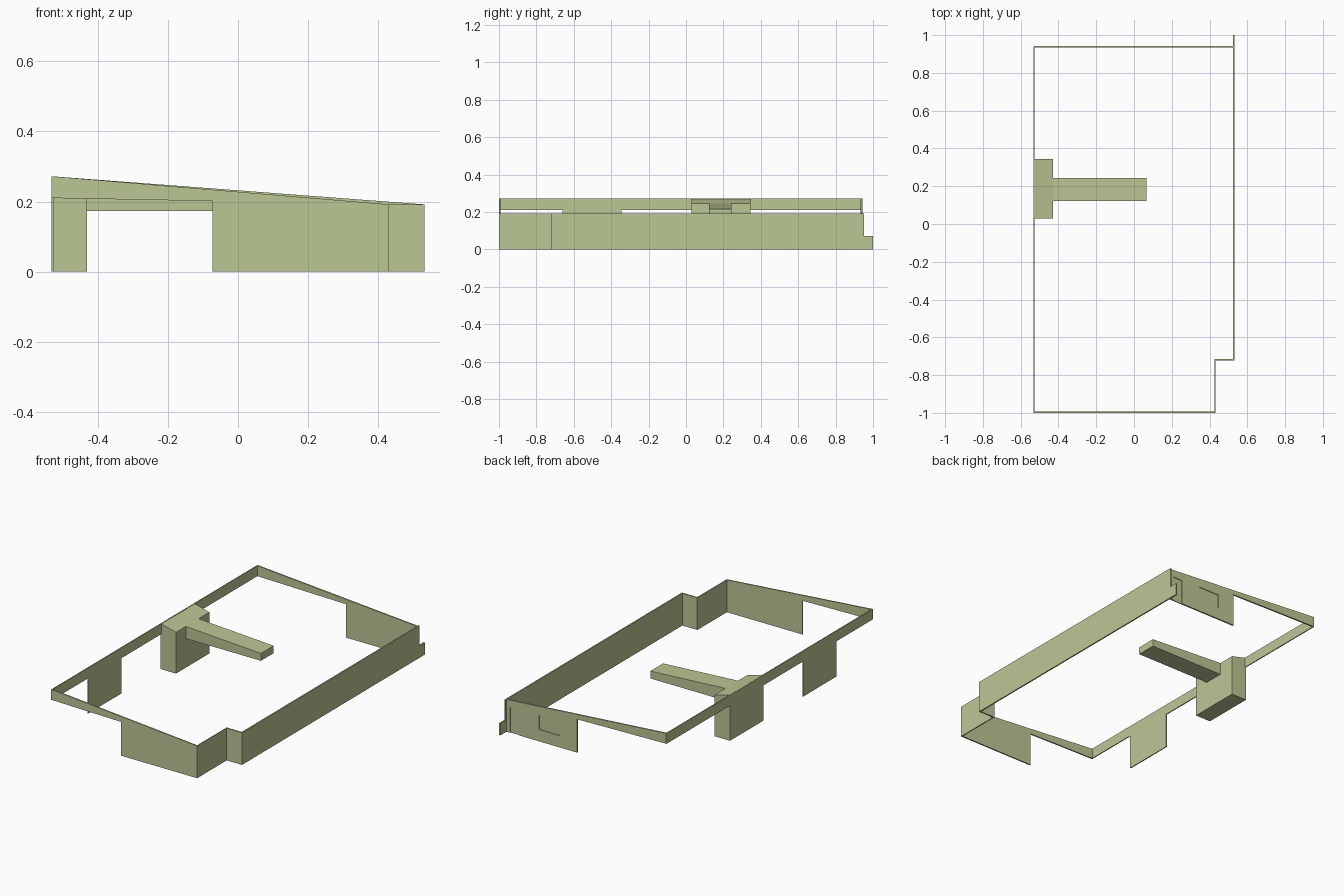
import bpy, bmesh
from mathutils import Vector

if "Cube" in bpy.data.objects:
    bpy.data.objects.remove(bpy.data.objects["Cube"])

mat = bpy.data.materials.new("olive")
mat.diffuse_color = (0.50, 0.57, 0.30, 1)
mat.use_nodes = True
mat.node_tree.nodes["Principled BSDF"].inputs["Base Color"].default_value = mat.diffuse_color


def prism(name, pts, axis, lo, hi):
    """Solid from a side profile: (x, z) points pushed along y, or (y, z) points along x."""
    bm = bmesh.new()
    place = (lambda a, z: (a, lo, z)) if axis == 'y' else (lambda a, z: (lo, a, z))
    face = bm.faces.new([bm.verts.new(place(a, z)) for a, z in pts])
    out = bmesh.ops.extrude_face_region(bm, geom=[face])
    move = Vector((0, hi - lo, 0)) if axis == 'y' else Vector((hi - lo, 0, 0))
    bmesh.ops.translate(bm, vec=move, verts=[g for g in out['geom'] if isinstance(g, bmesh.types.BMVert)])
    bmesh.ops.recalc_face_normals(bm, faces=bm.faces)
    me = bpy.data.meshes.new(name)
    bm.to_mesh(me)
    bm.free()
    me.materials.append(mat)
    ob = bpy.data.objects.new(name, me)
    bpy.context.collection.objects.link(ob)
    return ob


def box_profile(a, b, z0, z1):
    return [(a, z0), (b, z0), (b, z1), (a, z1)]


def end_wall(name, x1, leg_x, y0, y1):
    """Tapering end band with a leg panel reaching the ground."""
    leg_top = 0.21 - 0.02 * (leg_x + 0.53) / 1.06
    return prism(name, [(-0.53, 0.21), (leg_x, leg_top), (leg_x, 0), (x1, 0),
                        (x1, 0.192), (-0.53, 0.272)], 'y', y0, y1)


# End walls
end_wall("front_wall", 0.43, -0.073, -1.0, -0.992)
back = end_wall("back_wall", 0.53, 0.06, 0.934, 0.943)

# Shallow recesses on the outside of the back wall
for i, (a, b, z0, z1) in enumerate([(0.17, 0.31, 0.07, 0.155), (0.44, 0.50, -0.02, 0.15)]):
    cutter = prism(f"recess_cutter_{i}", box_profile(a, b, z0, z1), 'y', 0.939, 0.96)
    cutter.hide_render = True
    cutter.hide_viewport = True
    mod = back.modifiers.new("recess", 'BOOLEAN')
    mod.object = cutter
    mod.operation = 'DIFFERENCE'
    mod.solver = 'EXACT'

# Left band with its single leg panel
prism("left_wall", [(-1, 0.21), (-0.66, 0.21), (-0.66, 0), (-0.345, 0), (-0.345, 0.21),
                    (0.938, 0.21), (0.938, 0.272), (-1, 0.272)], 'x', -0.532, -0.526)

# Right wall with the stepped tail, and the corner notch
prism("right_wall", [(-0.72, 0), (1, 0), (1, 0.072), (0.952, 0.072),
                     (0.952, 0.192), (-0.72, 0.192)], 'x', 0.524, 0.532)
prism("notch_side", box_profile(-1, -0.716, 0, 0.192), 'x', 0.425, 0.431)
prism("notch_end", box_profile(0.426, 0.531, 0, 0.192), 'y', -0.722, -0.714)

# Inner pillar and cantilevered arm with sloping tops
prism("pillar", [(-0.532, 0), (-0.43, 0), (-0.43, 0.246), (-0.532, 0.272)], 'y', 0.03, 0.345)
prism("arm", [(-0.43, 0.173), (0.065, 0.173), (0.065, 0.217), (-0.43, 0.246)], 'y', 0.123, 0.243)
